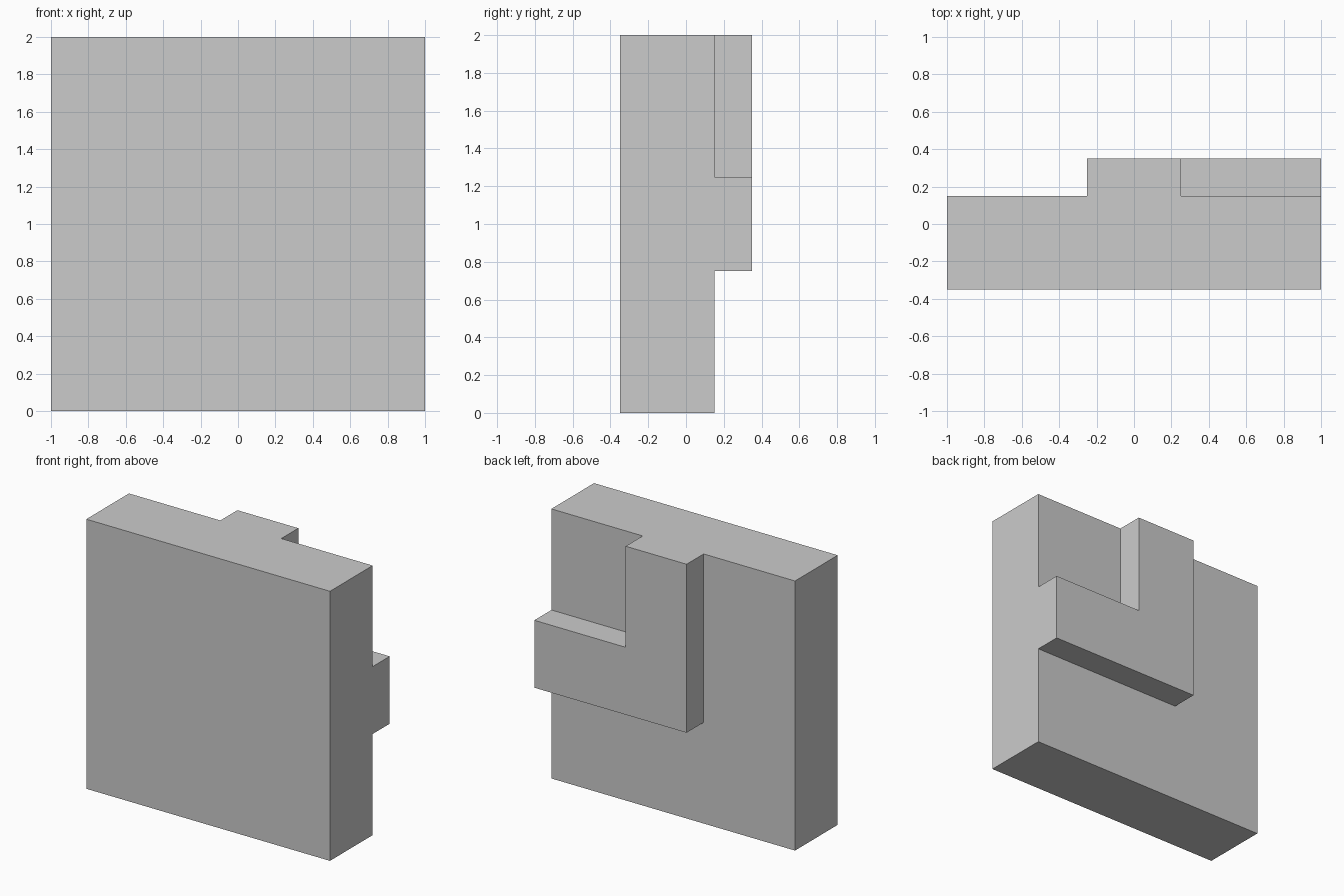
import bpy
import bmesh

if "Cube" in bpy.data.objects:
    bpy.data.objects.remove(bpy.data.objects["Cube"])


def extrude_profile(name, points, y_front, y_back):
    """Extrude an x-z outline (anticlockwise seen from the front) along y."""
    bm = bmesh.new()
    face = bm.faces.new([bm.verts.new((x, y_front, z)) for x, z in points])
    result = bmesh.ops.extrude_face_region(bm, geom=[face], use_keep_orig=True)
    moved = [v for v in result["geom"] if isinstance(v, bmesh.types.BMVert)]
    bmesh.ops.translate(bm, verts=moved, vec=(0, y_back - y_front, 0))
    bmesh.ops.recalc_face_normals(bm, faces=bm.faces[:])
    mesh = bpy.data.meshes.new(name)
    bm.to_mesh(mesh)
    bm.free()
    obj = bpy.data.objects.new(name, mesh)
    bpy.context.collection.objects.link(obj)
    return obj


# Square wall slab
extrude_profile("wall_slab", [(-1, 0), (1, 0), (1, 2), (-1, 2)], -0.35, 0.15)

# Raised L-shaped channel on the back, reaching the top and right edges
extrude_profile(
    "corner_rib",
    [(-0.25, 0.75), (1, 0.75), (1, 1.25), (0.25, 1.25), (0.25, 2), (-0.25, 2)],
    0.15, 0.35,
)
